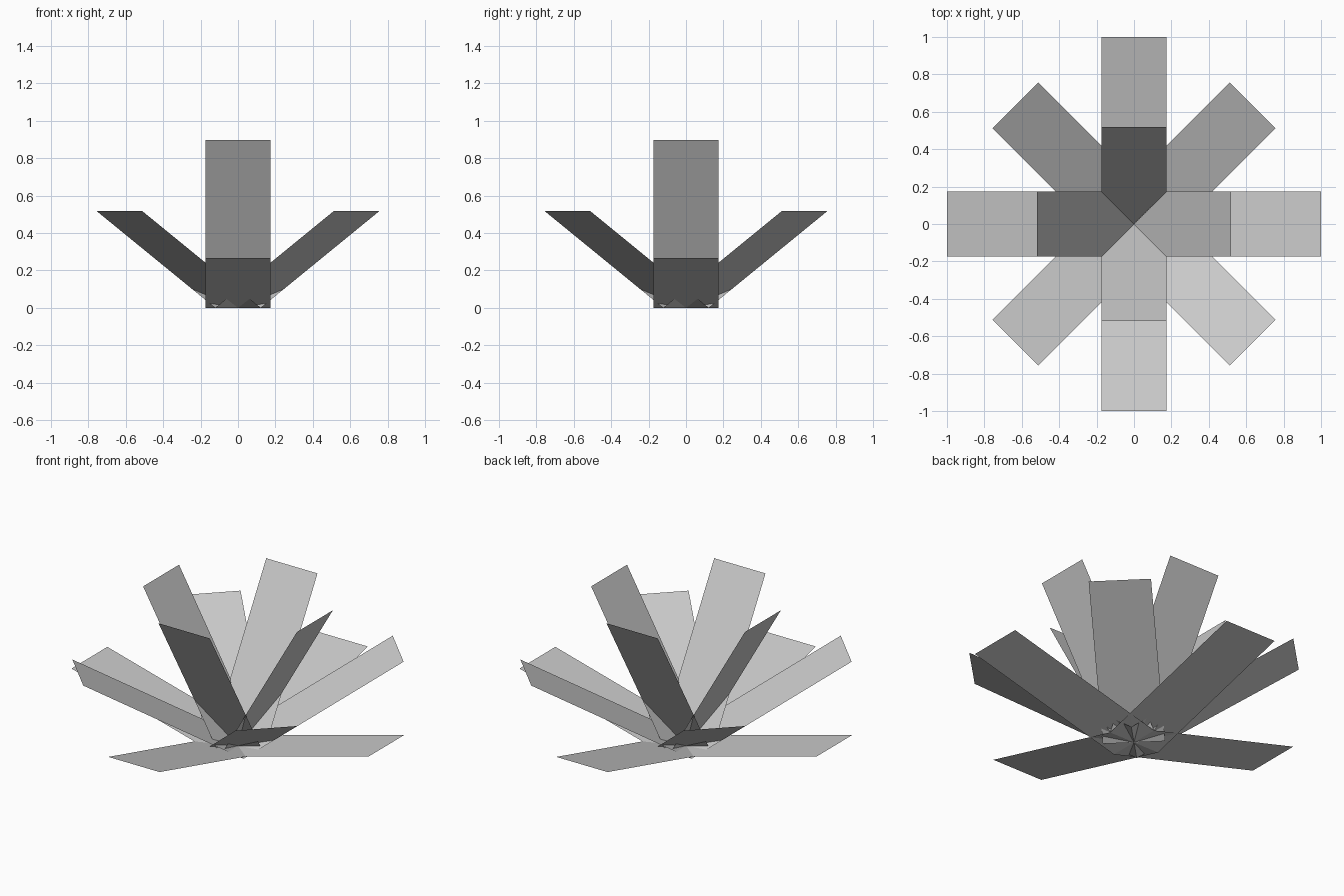
import bpy
from math import radians, cos, sin

if "Cube" in bpy.data.objects:
    bpy.data.objects.remove(bpy.data.objects["Cube"])

LENGTH = 1.0353   # leaf length
HALF = 0.1725     # half of leaf width


def leaf(name, heading, pitch):
    """Flat rectangular leaf rising from the origin along a heading."""
    h, p = radians(heading), radians(pitch)
    reach, rise = LENGTH * cos(p), LENGTH * sin(p)
    points = [(0, HALF, 0), (0, -HALF, 0), (reach, -HALF, rise), (reach, HALF, rise)]
    verts = [(x * cos(h) - y * sin(h), x * sin(h) + y * cos(h), z) for x, y, z in points]
    mesh = bpy.data.meshes.new(name)
    mesh.from_pydata(verts, [], [(0, 1, 2, 3)])
    obj = bpy.data.objects.new(name, mesh)
    bpy.context.collection.objects.link(obj)


# Three rings of four leaves: low, diagonal and steep
for ring, start, pitch in (("outer_leaf", 0, 15), ("diagonal_leaf", 45, 30), ("inner_leaf", 0, 60)):
    for i in range(4):
        leaf(f"{ring}_{i + 1}", start + 90 * i, pitch)
